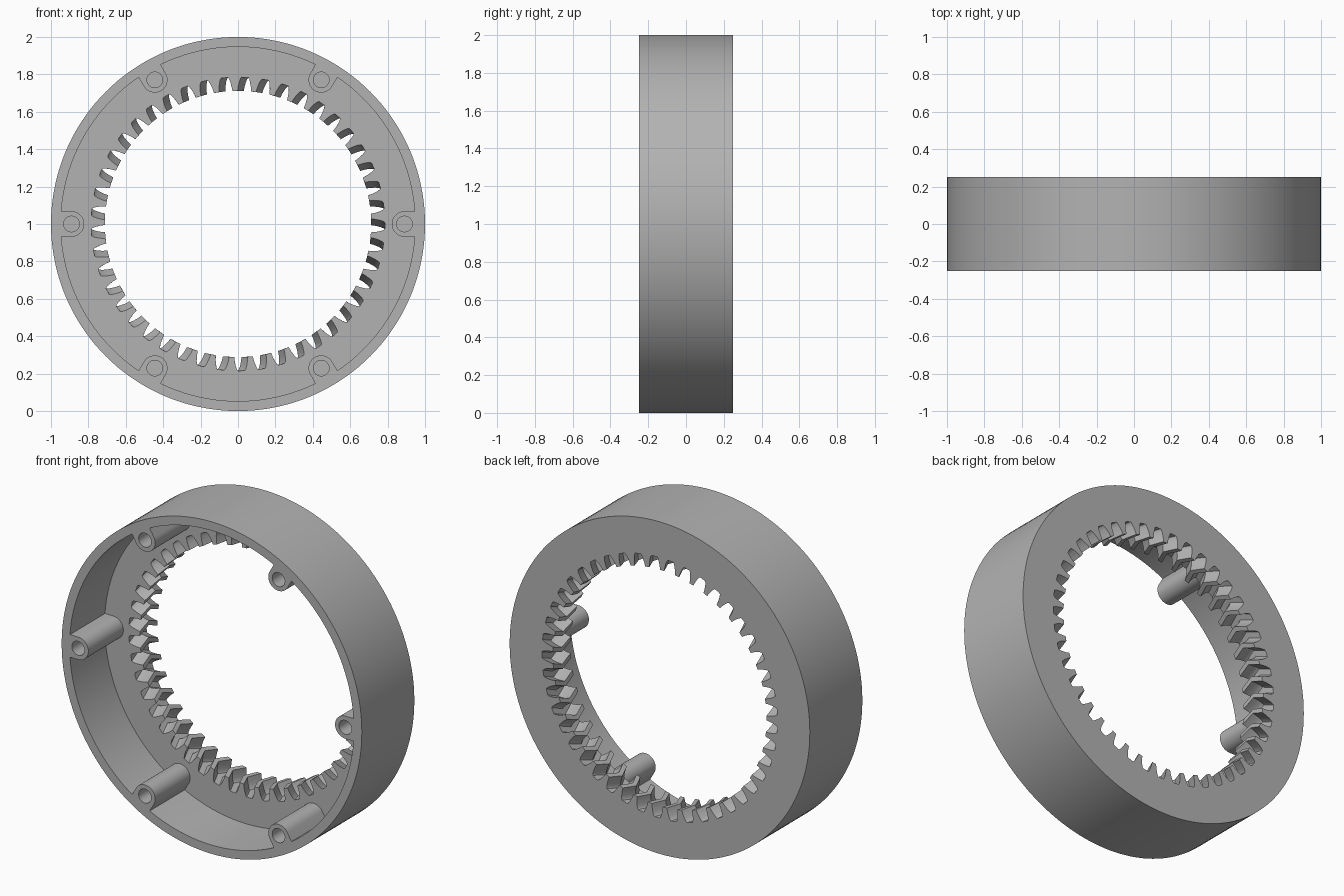
import bpy, bmesh
from math import sin, cos, pi, radians

cube = bpy.data.objects.get("Cube")
if cube:
    bpy.data.objects.remove(cube)

FRONT, FLOOR, BACK = -0.25, 0.083, 0.25
POCKET_R, BOSS_RING, BOSS_R, HOLE_R = 0.947, 0.89, 0.068, 0.042
TEETH, TIP_R, ROOT_R = 45, 0.712, 0.785
TWIST = radians(-2.7)
START = radians(87.3)

grey = bpy.data.materials.new("matte grey")
grey.use_nodes = True
grey.diffuse_color = (0.45, 0.45, 0.45, 1)
grey.node_tree.nodes["Principled BSDF"].inputs["Base Color"].default_value = grey.diffuse_color


def polar(r, a):
    return r * cos(a), r * sin(a)


def circle(r, n, cx=0, cz=0):
    return [(cx + r * cos(2 * pi * i / n), cz + r * sin(2 * pi * i / n)) for i in range(n)]


def loft(name, layers):
    """Solid through a list of (y, outline) layers, with capped ends."""
    bm = bmesh.new()
    rings = [[bm.verts.new((x, y, z + 1)) for x, z in pts] for y, pts in layers]
    for a, b in zip(rings, rings[1:]):
        for i in range(len(a)):
            j = (i + 1) % len(a)
            bm.faces.new((a[i], a[j], b[j], b[i]))
    bm.faces.new(rings[0])
    bm.faces.new(rings[-1])
    bmesh.ops.recalc_face_normals(bm, faces=bm.faces)
    mesh = bpy.data.meshes.new(name)
    bm.to_mesh(mesh)
    bm.free()
    mesh.materials.append(grey)
    obj = bpy.data.objects.new(name, mesh)
    bpy.context.collection.objects.link(obj)
    return obj


def prism(name, pts, y0, y1):
    return loft(name, [(y0, pts), (y1, pts)])


def combine(target, tool, operation):
    mod = target.modifiers.new(tool.name, 'BOOLEAN')
    mod.object, mod.operation, mod.solver = tool, operation, 'EXACT'
    bpy.context.view_layer.objects.active = target
    bpy.ops.object.modifier_apply(modifier=mod.name)
    bpy.data.objects.remove(tool)


def boss_outline(a):
    """Round towards the centre, straight sides running into the wall."""
    pts = [(BOSS_RING - BOSS_R * sin(pi * i / 20), BOSS_R * cos(pi * i / 20)) for i in range(21)]
    pts += [(0.97, -BOSS_R), (0.97, BOSS_R)]
    return [(u * cos(a) - v * sin(a), u * sin(a) + v * cos(a)) for u, v in pts]


def tooth_outline(turn):
    """Inner gear outline: one gap per pitch, narrow at the root."""
    profile = [(TIP_R, -0.36), (0.736, -0.33), (0.762, -0.27), (ROOT_R - 0.006, -0.21), (ROOT_R, -0.16)]
    profile += [(r, -f) for r, f in reversed(profile)]
    pitch = 2 * pi / TEETH
    return [polar(r, START + turn + (k + f) * pitch) for k in range(TEETH) for r, f in profile]


# Housing with its front pocket
ring = prism("ring_gear", circle(1, 144), FRONT, BACK)
combine(ring, prism("pocket", circle(POCKET_R, 144), FRONT - 0.1, FLOOR), 'DIFFERENCE')

# Screw bosses with blind holes
for k in range(6):
    a = k * pi / 3
    combine(ring, prism("boss", boss_outline(a), FRONT, FLOOR + 0.03), 'UNION')
for k in range(6):
    x, z = polar(BOSS_RING, k * pi / 3)
    combine(ring, prism("screw_hole", circle(HOLE_R, 32, x, z), FRONT - 0.1, FLOOR), 'DIFFERENCE')

# Herringbone inner teeth
middle = (FLOOR + BACK) / 2
extra = 0.01
over = TWIST * extra / (BACK - middle)
combine(ring, loft("tooth_gaps", [(FLOOR - extra, tooth_outline(-over)), (middle, tooth_outline(TWIST)),
                                  (BACK + extra, tooth_outline(-over))]), 'DIFFERENCE')

bpy.ops.object.select_all(action='DESELECT')
ring.select_set(True)
bpy.context.view_layer.objects.active = ring
bpy.ops.object.shade_smooth_by_angle(angle=radians(25))
